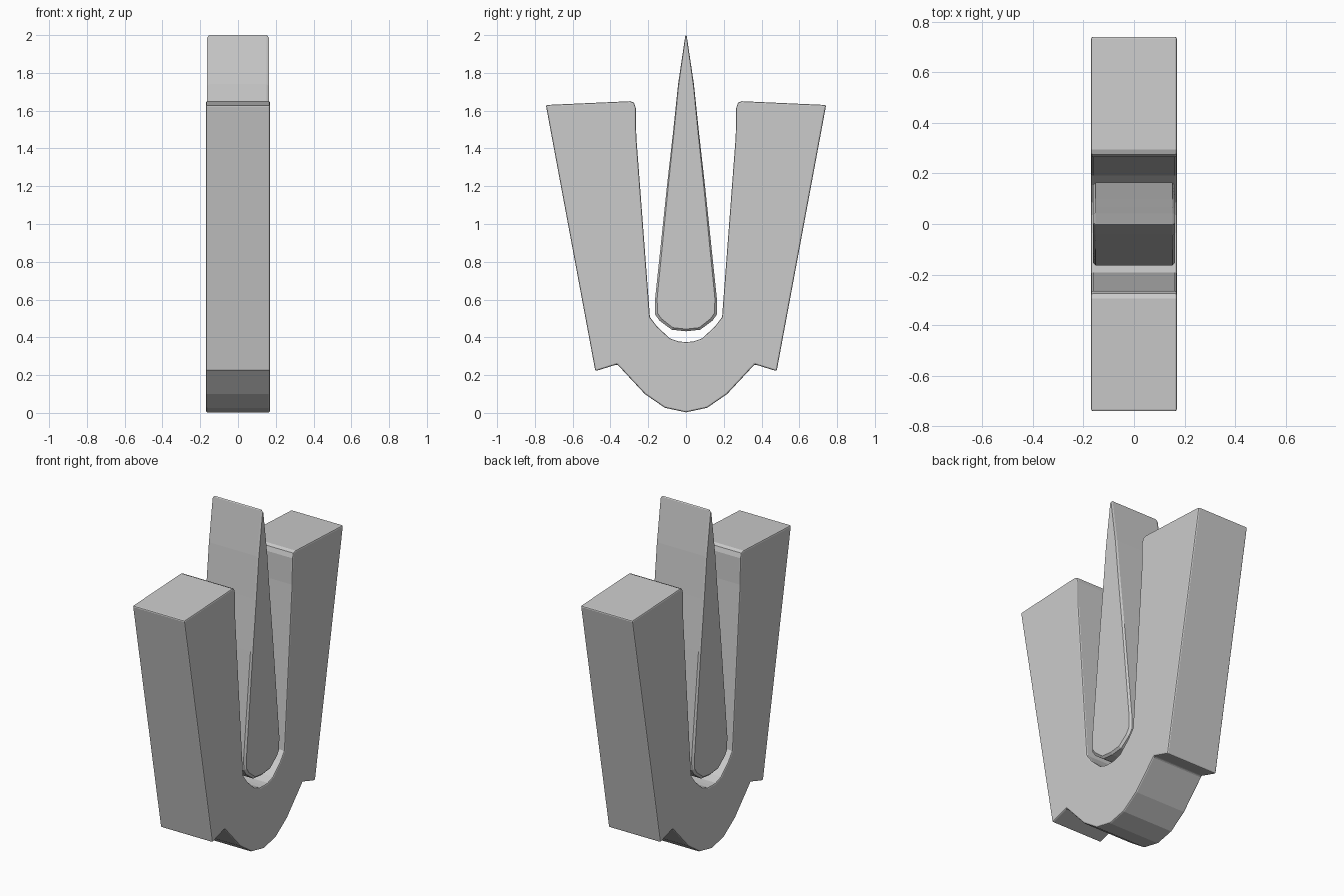
import bpy, bmesh

if "Cube" in bpy.data.objects:
    bpy.data.objects.remove(bpy.data.objects["Cube"])


def mirrored(half):
    """Close a half outline (y >= 0, first and last points on y = 0)."""
    return half + [(-y, z) for y, z in reversed(half[1:-1])]


def loft(name, rings):
    """Skin matching YZ outlines placed at increasing x; returns the object."""
    bm = bmesh.new()
    loops = [[bm.verts.new((x, y, z)) for y, z in pts] for x, pts in rings]
    n = len(loops[0])
    for a, b in zip(loops, loops[1:]):
        for i in range(n):
            j = (i + 1) % n
            bm.faces.new((a[i], a[j], b[j], b[i]))
    bm.faces.new(loops[0][::-1])
    bm.faces.new(loops[-1])
    bmesh.ops.recalc_face_normals(bm, faces=bm.faces)
    me = bpy.data.meshes.new(name)
    bm.to_mesh(me)
    bm.free()
    ob = bpy.data.objects.new(name, me)
    bpy.context.collection.objects.link(ob)
    return ob


# Forked body: two flared arms joined by a rounded base with notched heels
fork = mirrored([
    (0, 0.003), (0.112, 0.027), (0.218, 0.10), (0.364, 0.257), (0.48, 0.221),
    (0.742, 1.63), (0.295, 1.65), (0.275, 1.642), (0.266, 1.615),
    (0.263, 1.46), (0.191, 0.507), (0.153, 0.457), (0.085, 0.394),
    (0.035, 0.377), (0, 0.376)])
body = loft("forked_body", [(-0.17, fork), (0.17, fork)])
bevel = body.modifiers.new("soft_edges", 'BEVEL')
bevel.width = 0.008
bevel.segments = 2
bevel.limit_method = 'ANGLE'
bevel.angle_limit = 1.05

# Central wedge, rising from the cradle to a thin blade edge
blade = mirrored([
    (0, 0.432), (0.075, 0.44), (0.14, 0.488), (0.163, 0.52), (0.164, 0.60),
    (0.101, 1.20), (0.067, 1.50), (0.042, 1.74), (0.004, 1.995), (0, 2.0)])


def shrink(pts, dy, dz):
    return [(y * dy, 1.2 + (z - 1.2) * dz) for y, z in pts]


rim = shrink(blade, 0.93, 0.985)
wedge = loft("centre_wedge", [(-0.163, rim), (-0.152, blade),
                              (0.152, blade), (0.163, rim)])
